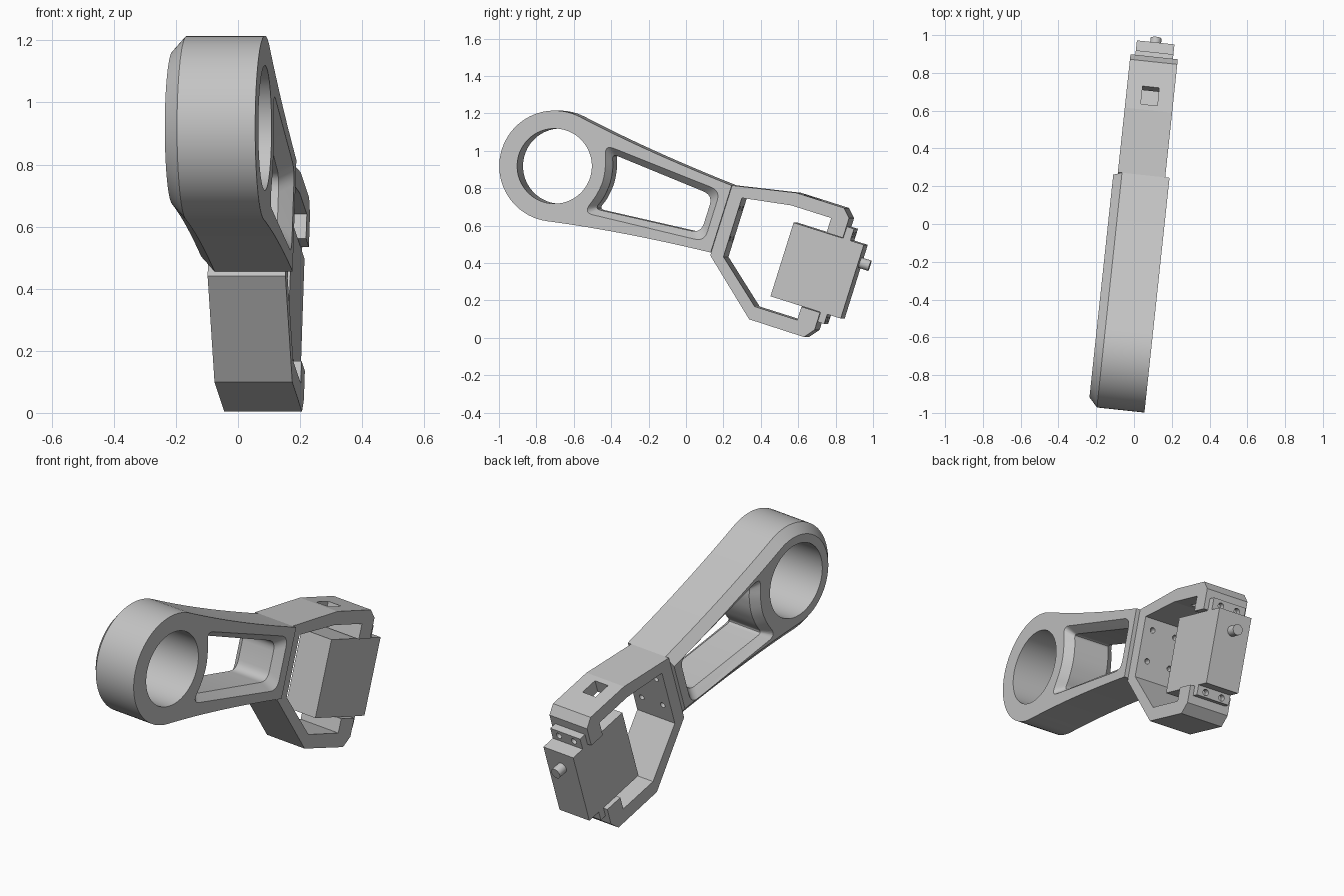
import bpy, bmesh
from math import radians, sin, cos, pi
from mathutils import Matrix, Vector

if "Cube" in bpy.data.objects:
    bpy.data.objects.remove(bpy.data.objects["Cube"])

grey = bpy.data.materials.new("plain_grey")
grey.use_nodes = True
colour = (0.55, 0.55, 0.55, 1)
grey.diffuse_color = colour
grey.node_tree.nodes["Principled BSDF"].inputs["Base Color"].default_value = colour

# Working frame: origin at the ring centre, y along the arm, z across it
PLACE = (Matrix.Rotation(radians(-6.1), 4, 'Z')
         @ Matrix.Translation((0.012, -0.69, 0.918))
         @ Matrix.Rotation(radians(-17.5), 4, 'X'))


def finish(name, bm):
    bmesh.ops.recalc_face_normals(bm, faces=bm.faces[:])
    bm.transform(PLACE)
    mesh = bpy.data.meshes.new(name)
    bm.to_mesh(mesh)
    bm.free()
    mesh.materials.append(grey)
    ob = bpy.data.objects.new(name, mesh)
    bpy.context.collection.objects.link(ob)
    return ob


def loft(name, sections):
    """Join outlines of equal point count placed at successive x positions."""
    bm = bmesh.new()
    rings = [[bm.verts.new((x, y, z)) for y, z in pts] for x, pts in sections]
    for a, b in zip(rings, rings[1:]):
        for i in range(len(a)):
            bm.faces.new((a[i - 1], a[i], b[i], b[i - 1]))
    bm.faces.new(rings[0])
    bm.faces.new(rings[-1])
    return finish(name, bm)


def prism(name, pts, half):
    return loft(name, [(-half, pts), (half, pts)])


def box(name, half, y0, y1, z0, z1):
    return prism(name, [(y0, z0), (y1, z0), (y1, z1), (y0, z1)], half)


def rod(name, x, z, radius, y0, y1, sides=24):
    bm = bmesh.new()
    turn = Matrix.Translation((x, (y0 + y1) / 2, z)) @ Matrix.Rotation(pi / 2, 4, 'X')
    bmesh.ops.create_cone(bm, cap_ends=True, segments=sides, radius1=radius,
                          radius2=radius, depth=y1 - y0, matrix=turn)
    return finish(name, bm)


def cut(ob, cutter):
    mod = ob.modifiers.new("cut", 'BOOLEAN')
    mod.operation = 'DIFFERENCE'
    mod.solver = 'EXACT'
    mod.object = cutter
    bpy.context.view_layer.objects.active = ob
    bpy.ops.object.modifier_apply(modifier=mod.name)
    bpy.data.objects.remove(cutter)


def bezier(a, b, c, n):
    a, b, c = Vector(a), Vector(b), Vector(c)
    return [tuple(a * (1 - t) ** 2 + b * 2 * t * (1 - t) + c * t * t
                  for t in [i / n])[0] for i in range(n + 1)]


def circle(r, n=72):
    return [(r * cos(2 * pi * i / n), r * sin(2 * pi * i / n)) for i in range(n)]


def arm_outline(inset):
    """Round end, then two gently hollow sides down to a flat end."""
    r, end, start = 0.297 - inset, 0.188 - inset, radians(80)
    p = Vector((r * cos(start), r * sin(start)))
    mid = p + Vector((sin(start), -cos(start))) * 0.4
    top = [tuple(v) for v in bezier((0.94, end), mid, p, 12)]
    n = 40
    arc = [(r * cos(t), r * sin(t)) for t in
           [start + (2 * pi - 2 * start) * i / n for i in range(1, n)]]
    return top + arc + [(y, -z) for y, z in reversed(top)]


def window_outline(inset):
    """Tapered opening whose near edge follows the ring."""
    r = 0.275 + inset
    near = [(r * cos(a), r * sin(a)) for a in (-0.3, 0, 0.3)]
    ny, nz, fy, fz = 0.225 + inset * 1.3, 0.19 - inset, 0.89 - inset, 0.142 - inset
    corners = [Vector(c) for c in near + [(ny, nz), (fy, fz), (fy, -fz), (ny, -nz)]]
    pts = []
    for i, c in enumerate(corners):
        a, b = corners[i - 1] - c, corners[(i + 1) % len(corners)] - c
        d = min(0.055, a.length * 0.45, b.length * 0.45)
        pts += bezier(c + a.normalized() * d, c, c + b.normalized() * d, 6)
    return [tuple(p) for p in pts]


# Arm with bevelled outer edge on one side
W = 0.149
arm = loft("ring_arm", [(-W, arm_outline(0.05)), (-W + 0.045, arm_outline(0)),
                        (W, arm_outline(0))])
cut(arm, prism("ring_cutter", circle(0.201), W + 0.1))
wide, narrow = window_outline(-0.008), window_outline(0.036)
cut(arm, loft("window_cutter", [(-W - 0.01, wide), (-W + 0.045, narrow),
                                (W - 0.045, narrow), (W + 0.01, wide)]))

# Clamp bracket: back plate, two arms and inward lips
bracket = prism("clamp_bracket", [
    (0.94, 0.188), (1.28, 0.254), (1.55, 0.254), (1.592, 0.21), (1.592, 0.1),
    (1.5, 0.1), (1.5, 0.182), (1.275, 0.182), (1.01, 0.14), (1.01, -0.19),
    (1.25, -0.393), (1.49, -0.393), (1.49, -0.318), (1.595, -0.318),
    (1.595, -0.415), (1.552, -0.469), (1.242, -0.467), (0.94, -0.204)], 0.126)
cut(bracket, box("slot_cutter", 0.044, 1.31, 1.41, 0.12, 0.3))
for x in (-0.07, 0.07):
    for z in (-0.09, 0.08):
        cut(bracket, rod("plate_hole_cutter", x, z, 0.015, 0.97, 1.05, 16))

# Motor body, mounting tabs and shaft
body = box("motor_body", 0.1, 1.312, 1.708, -0.316, 0.097)
for label, z0, z1, hole in (("upper", 0.09, 0.163, 0.13), ("lower", -0.37, -0.31, -0.344)):
    tab = box(label + "_mounting_tab", 0.1, 1.59, 1.632, z0, z1)
    for x in (-0.05, 0.05):
        cut(tab, rod("tab_hole_cutter", x, hole, 0.017, 1.6, 1.66, 16))
shaft = rod("motor_shaft", 0, -0.003, 0.029, 1.69, 1.762)

# Smooth curved walls, sharp corners
bpy.ops.object.select_all(action='DESELECT')
for ob in (arm, shaft):
    ob.select_set(True)
bpy.context.view_layer.objects.active = arm
bpy.ops.object.shade_smooth_by_angle(angle=radians(25))
